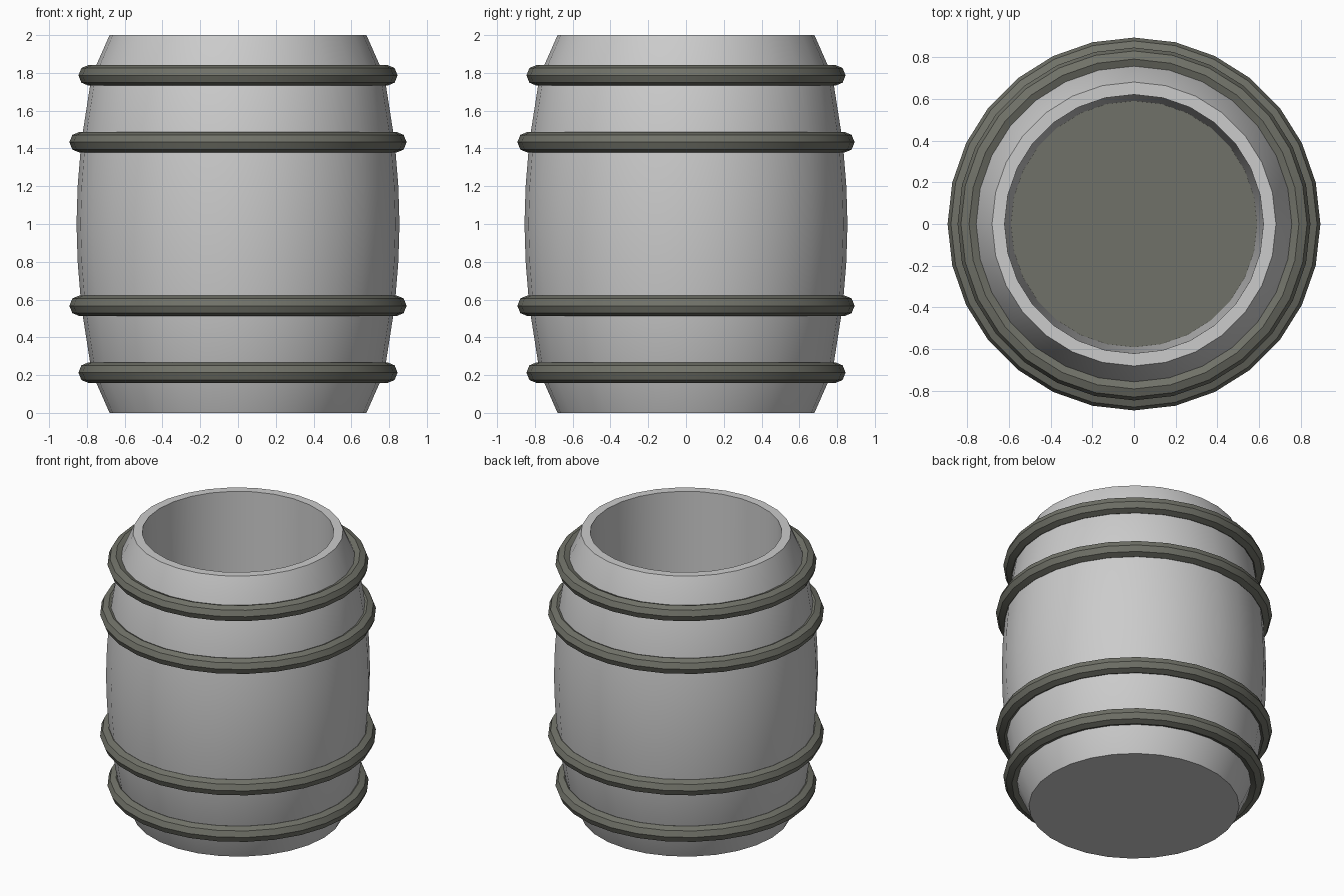
import bpy
import bmesh
import math

if "Cube" in bpy.data.objects:
    bpy.data.objects.remove(bpy.data.objects["Cube"])

SIDES = 28


def material(name, colour):
    mat = bpy.data.materials.new(name)
    mat.diffuse_color = (*colour, 1.0)
    mat.use_nodes = True
    mat.node_tree.nodes["Principled BSDF"].inputs["Base Color"].default_value = mat.diffuse_color
    return mat


GREY = material("pale grey", (0.6, 0.6, 0.6))
IRON = material("dark olive iron", (0.163, 0.167, 0.139))


def lathe(name, profile, mat, closed=False, cap_ends=False):
    """Spin an (r, z) profile around the z axis."""
    bm = bmesh.new()
    rings = []
    for r, z in profile:
        rings.append([bm.verts.new((r * math.cos(2 * math.pi * i / SIDES),
                                    r * math.sin(2 * math.pi * i / SIDES), z))
                      for i in range(SIDES)])
    pairs = list(zip(rings, rings[1:]))
    if closed:
        pairs.append((rings[-1], rings[0]))
    for a, b in pairs:
        for i in range(SIDES):
            j = (i + 1) % SIDES
            bm.faces.new((a[i], a[j], b[j], b[i]))
    if cap_ends:
        bm.faces.new(rings[0][::-1])
        bm.faces.new(rings[-1])
    bmesh.ops.recalc_face_normals(bm, faces=bm.faces)
    mesh = bpy.data.meshes.new(name)
    bm.to_mesh(mesh)
    bm.free()
    mesh.materials.append(mat)
    obj = bpy.data.objects.new(name, mesh)
    bpy.context.collection.objects.link(obj)
    bpy.ops.object.select_all(action='DESELECT')
    obj.select_set(True)
    bpy.context.view_layer.objects.active = obj
    bpy.ops.object.shade_smooth_by_angle(angle=math.radians(30))
    return obj


# Barrel wall: bulged outside, flat rim, slightly tapered hollow
lower = [(0.68, 0.0), (0.775, 0.215), (0.83, 0.567), (0.849, 0.8)]
upper = [(r, 2.0 - z) for r, z in reversed(lower)]
outside = lower + [(0.855, 1.0)] + upper
hollow = [(0.62, 2.0), (0.59, 0.1)]
barrel = lathe("barrel_body", outside + hollow, GREY, cap_ends=True)

# Inner floor: the dark upward face at the bottom of the hollow
barrel.data.materials.append(IRON)
for face in barrel.data.polygons:
    if face.normal.z > 0.9 and face.center.z < 0.5:
        face.material_index = 1

# Hoops: rings with an octagonal section, mirrored top to bottom
THICK = 0.055
for label, radius, height in (("end", 0.79, 0.787), ("middle", 0.838, 0.433)):
    for side, sign in (("upper", 1), ("lower", -1)):
        section = [(radius + THICK * math.cos(k * math.pi / 4),
                    1.0 + sign * height + THICK * math.sin(k * math.pi / 4))
                   for k in range(8)]
        lathe(f"{side}_{label}_hoop", section, IRON, closed=True)
